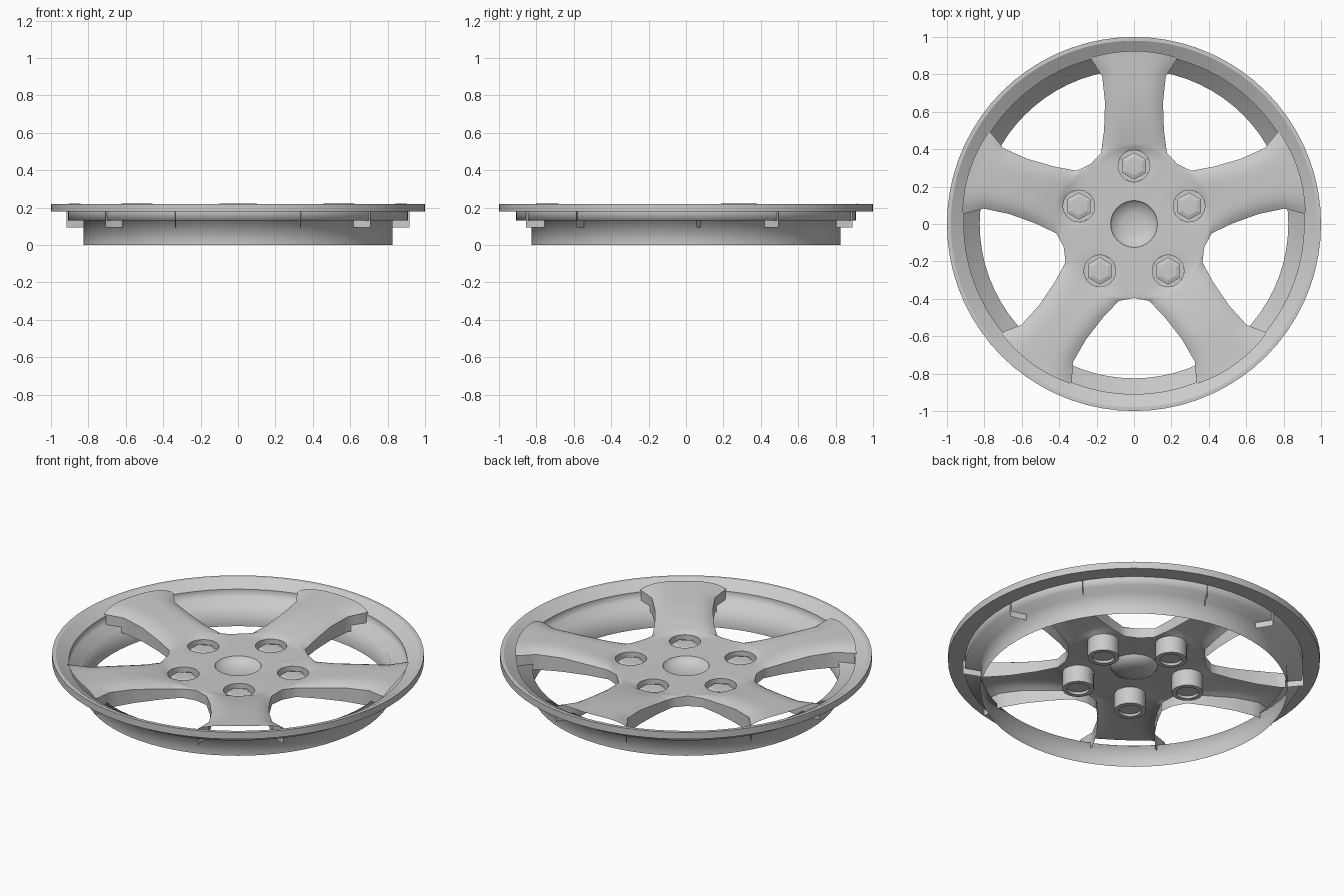
import bpy, bmesh, math
from mathutils import Matrix, Vector

if "Cube" in bpy.data.objects:
    bpy.data.objects.remove(bpy.data.objects["Cube"])


def finish(name, bm, angle, merge=0.0008):
    bmesh.ops.remove_doubles(bm, verts=bm.verts, dist=merge)
    bmesh.ops.recalc_face_normals(bm, faces=bm.faces)
    me = bpy.data.meshes.new(name)
    bm.to_mesh(me)
    bm.free()
    ob = bpy.data.objects.new(name, me)
    bpy.context.collection.objects.link(ob)
    bpy.ops.object.select_all(action='DESELECT')
    ob.select_set(True)
    bpy.context.view_layer.objects.active = ob
    bpy.ops.object.shade_smooth_by_angle(angle=math.radians(angle))
    return ob


def lathe(name, profile, segs, angle, at=(0, 0), turn=0.0):
    """Revolve an (r, z) profile about a vertical axis."""
    bm = bmesh.new()
    rings = []
    for r, z in profile:
        rings.append([bm.verts.new((at[0] + r * math.cos(turn + 2 * math.pi * i / segs),
                                    at[1] + r * math.sin(turn + 2 * math.pi * i / segs), z))
                      for i in range(segs)])
    for a, b in zip(rings, rings[1:]):
        for i in range(segs):
            j = (i + 1) % segs
            bm.faces.new((a[i], a[j], b[j], b[i]))
    return finish(name, bm, angle)


# Rim: outer lip and stepped barrel
lathe("rim_lip", [(.91, .18), (.98, .22), (1, .22), (1, .18), (.91, .18)], 72, 20)
lathe("rim_barrel", [(.91, .18), (.91, .13), (.825, .13), (.825, 0)], 72, 100)

# One fifth of the hub and spokes: edge y, half width, centre bulge, height, crown
STATIONS = [(.101, .0735, .024, .150, 0), (.32, .2325, .06, .155, .0),
            (.38, .176, .05, .168, .02), (.50, .160, .03, .188, .03),
            (.65, .155, .02, .206, .03), (.79, .170, .02, .215, .03),
            (.875, .225, .03, .220, .03), (.89, .230, .035, .222, .03)]
STEPS = [8, 3, 3, 3, 3, 3, 1]
COLS = 14
LUG_Y, LUG_R = .31, .085

rows = []
for s, n in enumerate(STEPS):
    for k in range(n):
        t = k / n
        rows.append([p + (q - p) * t for p, q in zip(STATIONS[s], STATIONS[s + 1])])
rows.append(list(STATIONS[-1]))

bm = bmesh.new()
grid = []
for a, w, b, z, crown in rows:
    line = []
    for c in range(COLS + 1):
        u = 2 * c / COLS - 1
        line.append(bm.verts.new((u * w, a + b * (1 - u * u), z - crown * u ** 4)))
    grid.append(line)
for p, q in zip(grid, grid[1:]):
    for c in range(COLS):
        bm.faces.new((p[c], p[c + 1], q[c + 1], q[c]))

# Side walls hanging from the spoke edges
for c in (0, COLS):
    prev = None
    for i in range(STEPS[0], len(rows)):
        v = grid[i][c]
        low = bm.verts.new((v.co.x, v.co.y, .095))
        if prev:
            bm.faces.new((prev[0], v, low, prev[1]))
        prev = (v, low)

# Round lug opening in the sector
centre = Vector((0, LUG_Y))
inside = [v for v in bm.verts if (v.co.xy - centre).length < .08]
edge = {e.other_vert(v) for v in inside for f in v.link_faces for e in f.edges
        if v in e.verts} | {w for v in inside for f in v.link_faces for w in f.verts}
edge -= set(inside)
for v in edge:
    d = (v.co.xy - centre).normalized() * LUG_R
    v.co = (d.x, LUG_Y + d.y, .15)
bmesh.ops.delete(bm, geom=inside, context='VERTS')

# Repeat the sector five times
base = bm.verts[:] + bm.edges[:] + bm.faces[:]
for k in range(1, 5):
    copy = bmesh.ops.duplicate(bm, geom=base)["geom"]
    bmesh.ops.rotate(bm, cent=(0, 0, 0), matrix=Matrix.Rotation(k * math.tau / 5, 3, 'Z'),
                     verts=[g for g in copy if isinstance(g, bmesh.types.BMVert)])
finish("spokes", bm, 50, .003)

# Recessed centre dish
lathe("centre_cap", [(.128, .15), (.115, .128), (.06, .112), (0, .108)], 32, 60)

# Lug wells with hexagonal nuts
for k in range(5):
    ang = math.pi / 2 + k * math.tau / 5
    pos = (LUG_Y * math.cos(ang), LUG_Y * math.sin(ang))
    lathe(f"lug_well_{k}", [(LUG_R, .15), (LUG_R, .05), (.06, .05), (.06, .065), (0, .065)],
          20, 40, pos)
    lathe(f"lug_nut_{k}", [(.073, .065), (.073, .13), (.05, .137), (0, .139)],
          6, 10, pos, math.pi / 6)
